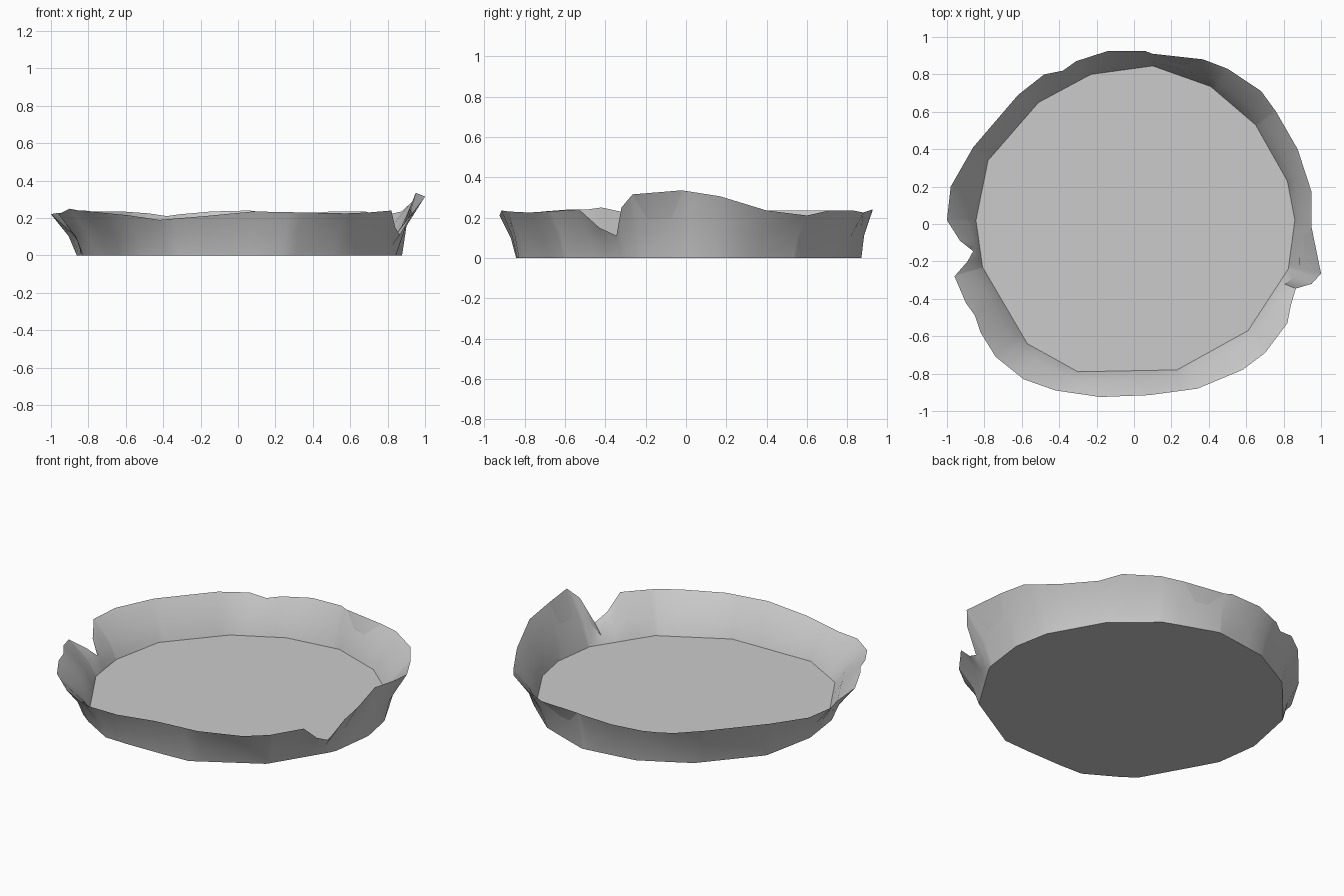
import bpy, bmesh
from math import atan2, cos, sin, radians
from mathutils import Vector

if "Cube" in bpy.data.objects:
    bpy.data.objects.remove(bpy.data.objects["Cube"])

# Floor outline (x, y) and torn rim outline (x, y, z), counter-clockwise from the back
FLOOR = [(.10, .845), (-.23, .80), (-.51, .65), (-.78, .34), (-.845, .02),
         (-.81, -.23), (-.57, -.64), (-.30, -.79), (.23, -.78), (.61, -.57),
         (.825, -.24), (.86, .02), (.82, .23), (.65, .53), (.41, .735)]
RIM = [(.06, .925, .24), (-.14, .925, .235), (-.31, .87, .22), (-.38, .82, .21),
       (-.48, .80, .225), (-.62, .69, .235), (-.74, .55, .235), (-.86, .41, .235),
       (-.98, .20, .225), (-1, .02, .22), (-.93, -.09, .16), (-.86, -.145, .095),
       (-.89, -.20, .15), (-.96, -.28, .22), (-.90, -.42, .25), (-.85, -.49, .24),
       (-.82, -.58, .24), (-.74, -.71, .23), (-.59, -.83, .215), (-.42, -.89, .19),
       (-.18, -.925, .21), (.08, -.915, .235), (.34, -.88, .23), (.58, -.78, .225),
       (.70, -.69, .23), (.82, -.53, .24), (.84, -.43, .15), (.865, -.345, .11),
       (.95, -.32, .25), (1, -.265, .315), (.95, -.02, .335), (.95, .17, .305),
       (.875, .40, .235), (.76, .60, .21), (.68, .71, .235), (.50, .83, .235),
       (.37, .88, .225), (.10, .91, .235)]


def ray_hit(outline, ang):
    """Point where a ray from the centre crosses a closed outline."""
    d = Vector((cos(ang), sin(ang)))
    for i, a in enumerate(outline):
        b = outline[(i + 1) % len(outline)]
        ca, cb = d.x * a.y - d.y * a.x, d.x * b.y - d.y * b.x
        if ca * cb <= 0 and abs(ca - cb) > 1e-9:
            p = a.lerp(b, ca / (ca - cb))
            if p.x * d.x + p.y * d.y > 0:
                return p


floor = [Vector((x, y, .012)) for x, y in FLOOR]
base = [Vector((x * 1.02, y * (1.03 if y > 0 else 1.07), 0)) for x, y in FLOOR]
rim = [Vector(p) for p in RIM]
angles = sorted({round(atan2(p.y, p.x) + 1e-5, 5) for p in floor + rim})

bm = bmesh.new()


def ring(points):
    return [bm.verts.new(p) for p in points]


def middle(low, high):
    """Wall point at half height, kept close to the foot so the wall flares."""
    p = low.lerp(high, .32)
    p.z = low.z + (high.z - low.z) * .47
    return p


B = [ray_hit(base, a) for a in angles]
F = [ray_hit(floor, a) for a in angles]
R = [ray_hit(rim, a) for a in angles]
outer_mid = [middle(b, r) for b, r in zip(B, R)]
inner_mid = [middle(f, r) for f, r in zip(F, R)]

# Outer wall, shared thin rim, inner wall
rings = [ring(p) for p in (B, outer_mid, R, inner_mid, F)]
n = len(angles)
for lo, hi in zip(rings, rings[1:]):
    for i in range(n):
        j = (i + 1) % n
        bm.faces.new((lo[i], lo[j], hi[j], hi[i]))
# Underside and floor
bm.faces.new(rings[0][::-1])
bm.faces.new(rings[-1])
bmesh.ops.recalc_face_normals(bm, faces=bm.faces)

mesh = bpy.data.meshes.new("shallow_dish")
bm.to_mesh(mesh)
bm.free()
dish = bpy.data.objects.new("shallow_dish", mesh)
bpy.context.collection.objects.link(dish)
bpy.context.view_layer.objects.active = dish
dish.select_set(True)
bpy.ops.object.shade_smooth_by_angle(angle=radians(40))
